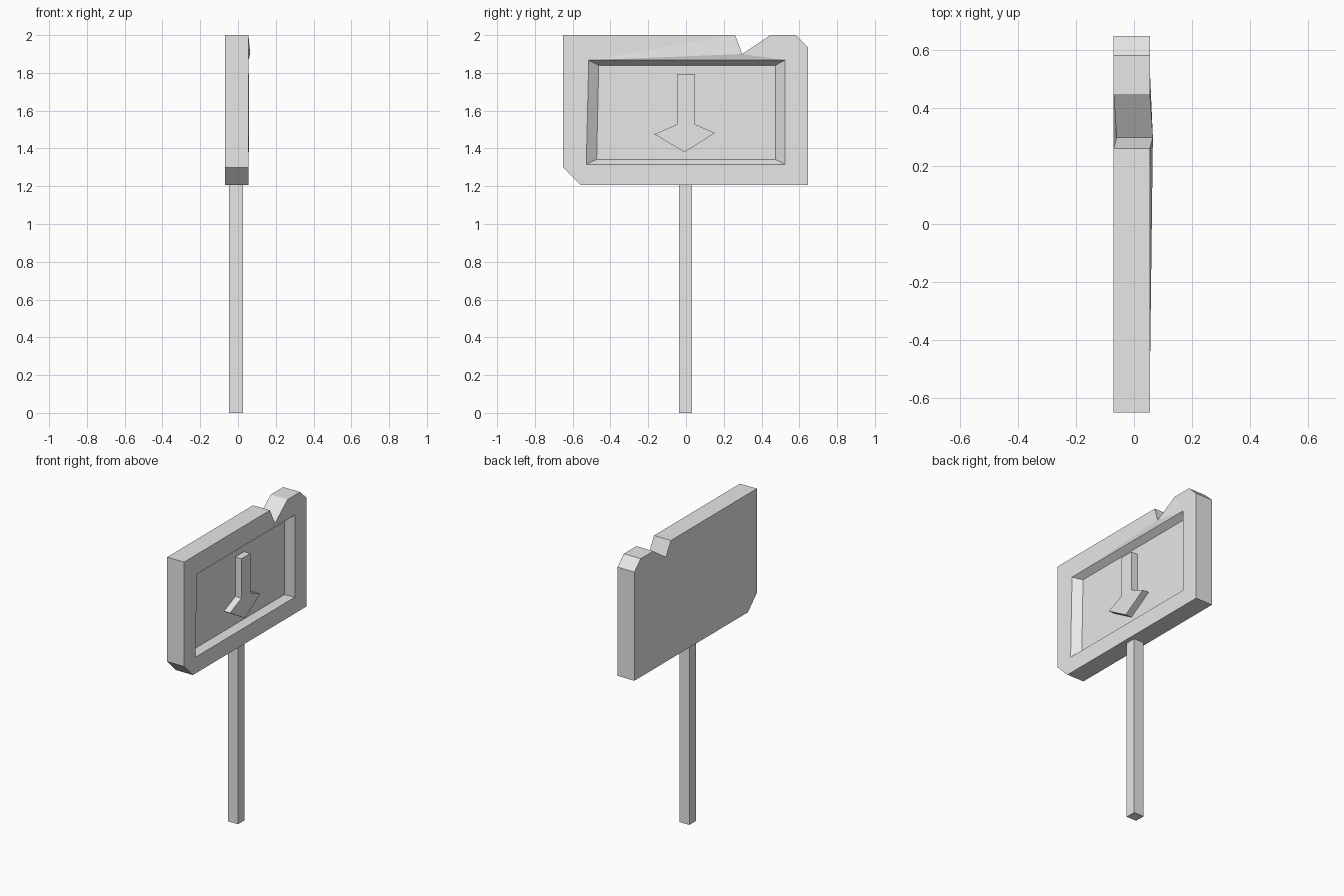
import bpy
import bmesh

cube = bpy.data.objects.get("Cube")
if cube:
    bpy.data.objects.remove(cube, do_unlink=True)

grey = bpy.data.materials.new("plain_grey")
grey.use_nodes = True
grey.diffuse_color = (0.8, 0.8, 0.8, 1)
grey.node_tree.nodes["Principled BSDF"].inputs["Base Color"].default_value = (0.8, 0.8, 0.8, 1)

BACK, FRONT, FLOOR, ARROW = -0.07, 0.055, 0.013, 0.058


def ring(bm, points, x):
    """Closed loop of vertices in the plane at x, from (y, z) points."""
    return [bm.verts.new((x, y, z)) for y, z in points]


def bridge(bm, a, b):
    """Join two loops of equal length with quads."""
    n = len(a)
    for i in range(n):
        j = (i + 1) % n
        bm.faces.new((a[i], a[j], b[j], b[i]))


def finish(bm, name):
    bmesh.ops.recalc_face_normals(bm, faces=bm.faces[:])
    mesh = bpy.data.meshes.new(name)
    bm.to_mesh(mesh)
    bm.free()
    mesh.materials.append(grey)
    obj = bpy.data.objects.new(name, mesh)
    bpy.context.collection.objects.link(obj)
    return obj


def prism(name, points, x0, x1):
    bm = bmesh.new()
    a, b = ring(bm, points, x0), ring(bm, points, x1)
    bridge(bm, a, b)
    bm.faces.new(a)
    bm.faces.new(b)
    return finish(bm, name)


# Sign board: chipped outline with a sloping recess in its +x face
outline = [(-0.65, 2), (0.26, 2), (0.298, 1.9), (0.447, 2), (0.58, 2),
           (0.647, 1.936), (0.647, 1.207), (-0.557, 1.207), (-0.65, 1.3)]
rim = [(-0.515, 1.867), (0.523, 1.867), (0.523, 1.316), (-0.528, 1.316)]
floor = [(-0.462, 1.84), (0.473, 1.84), (0.473, 1.342), (-0.473, 1.342)]

bm = bmesh.new()
back = ring(bm, outline, BACK)
front = ring(bm, outline, FRONT)
opening = ring(bm, rim, FRONT)
base = ring(bm, floor, FLOOR)
bridge(bm, back, front)
bridge(bm, opening, base)
bm.faces.new(back)
bm.faces.new(base)
border = [bm.edges.get((r[i - 1], r[i])) for r in (front, opening) for i in range(len(r))]
bmesh.ops.triangle_fill(bm, use_beauty=True, use_dissolve=False,
                        edges=border, normal=(1, 0, 0))
# Notch bottom is skewed slightly towards +x
for loop in (back, front):
    loop[2].co.x += 0.01
finish(bm, "sign_board")

# Raised arrow pointing down, standing on the recess floor
prism("down_arrow",
      [(-0.047, 1.793), (0.047, 1.793), (0.047, 1.528), (0.153, 1.482),
       (-0.008, 1.38), (-0.167, 1.475), (-0.047, 1.528)], FLOOR, ARROW)

# Square post
prism("post", [(-0.037, 0), (0.033, 0), (0.033, 1.207), (-0.037, 1.207)], -0.048, 0.026)
